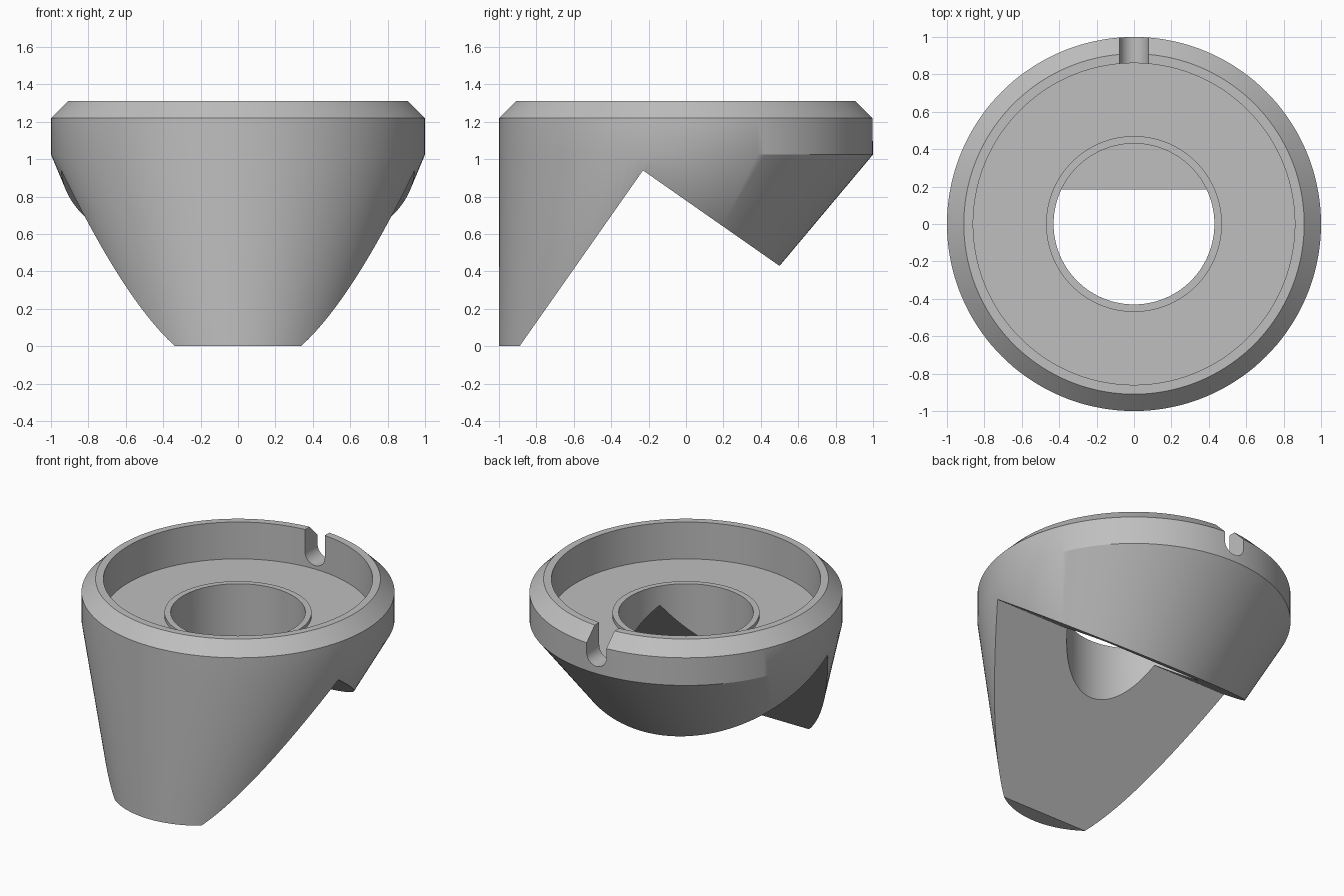
import bpy, bmesh, math

cube = bpy.data.objects.get("Cube")
if cube:
    bpy.data.objects.remove(cube, do_unlink=True)

SEGMENTS = 144

grey = bpy.data.materials.new("plain grey")
grey.use_nodes = True
colour = (0.52, 0.52, 0.52, 1)
grey.diffuse_color = colour
grey.node_tree.nodes["Principled BSDF"].inputs["Base Color"].default_value = colour


def make_object(name, bm):
    bmesh.ops.recalc_face_normals(bm, faces=bm.faces)
    mesh = bpy.data.meshes.new(name)
    bm.to_mesh(mesh)
    bm.free()
    mesh.materials.append(grey)
    obj = bpy.data.objects.new(name, mesh)
    bpy.context.collection.objects.link(obj)
    return obj


def loft(name, rings):
    """Closed skin over horizontal circles given as (z, radius, centre y)."""
    bm = bmesh.new()
    loops = []
    for z, r, cy in rings:
        angles = [math.tau * i / SEGMENTS for i in range(SEGMENTS)]
        loops.append([bm.verts.new((r * math.sin(a), cy + r * math.cos(a), z)) for a in angles])
    for low, high in zip(loops, loops[1:]):
        for i in range(SEGMENTS):
            j = (i + 1) % SEGMENTS
            bm.faces.new((low[i], low[j], high[j], high[i]))
    bm.faces.new(loops[0])
    bm.faces.new(loops[-1])
    return make_object(name, bm)


def prism(name, start, end):
    """Solid between two matching outlines."""
    bm = bmesh.new()
    a = [bm.verts.new(p) for p in start]
    b = [bm.verts.new(p) for p in end]
    bm.faces.new(a)
    bm.faces.new(b)
    for i in range(len(a)):
        j = (i + 1) % len(a)
        bm.faces.new((a[i], a[j], b[j], b[i]))
    return make_object(name, bm)


# Oblique cone, straight rim, chamfer, dished top, raised collar and blind bore
body = loft("holder_body", [
    (0, 0.57, -0.43), (1.025, 1, 0), (1.22, 1, 0), (1.31, 0.91, 0),
    (1.31, 0.86, 0), (1.05, 0.86, 0), (1.05, 0.47, 0), (1.075, 0.47, 0),
    (1.075, 0.43, 0), (0.65, 0.43, 0)])

# V-shaped notch across the underside
notch = [(-0.96, -0.1), (-0.23, 0.94), (1.2, -0.06), (1.2, -0.1)]
notch_cutter = prism("notch_cutter", [(-2, y, z) for y, z in notch],
                     [(2, y, z) for y, z in notch])

# Round-bottomed slot through the back of the rim
half = 0.077
slot = [(-half, 1.5)]
for i in range(17):
    a = math.pi * (1 + i / 16)
    slot.append((half * math.cos(a), 1.152 + half * math.sin(a)))
slot.append((half, 1.5))
slot_cutter = prism("slot_cutter", [(x, 0.75, z) for x, z in slot],
                    [(x, 1.2, z) for x, z in slot])

bpy.ops.object.select_all(action="DESELECT")
bpy.context.view_layer.objects.active = body
body.select_set(True)
for cutter in (notch_cutter, slot_cutter):
    cutter.hide_render = True
    mod = body.modifiers.new(cutter.name, "BOOLEAN")
    mod.operation = "DIFFERENCE"
    mod.solver = "EXACT"
    mod.object = cutter
    bpy.ops.object.modifier_apply(modifier=mod.name)
    bpy.data.objects.remove(cutter, do_unlink=True)

bpy.ops.object.shade_smooth_by_angle(angle=math.radians(30))
